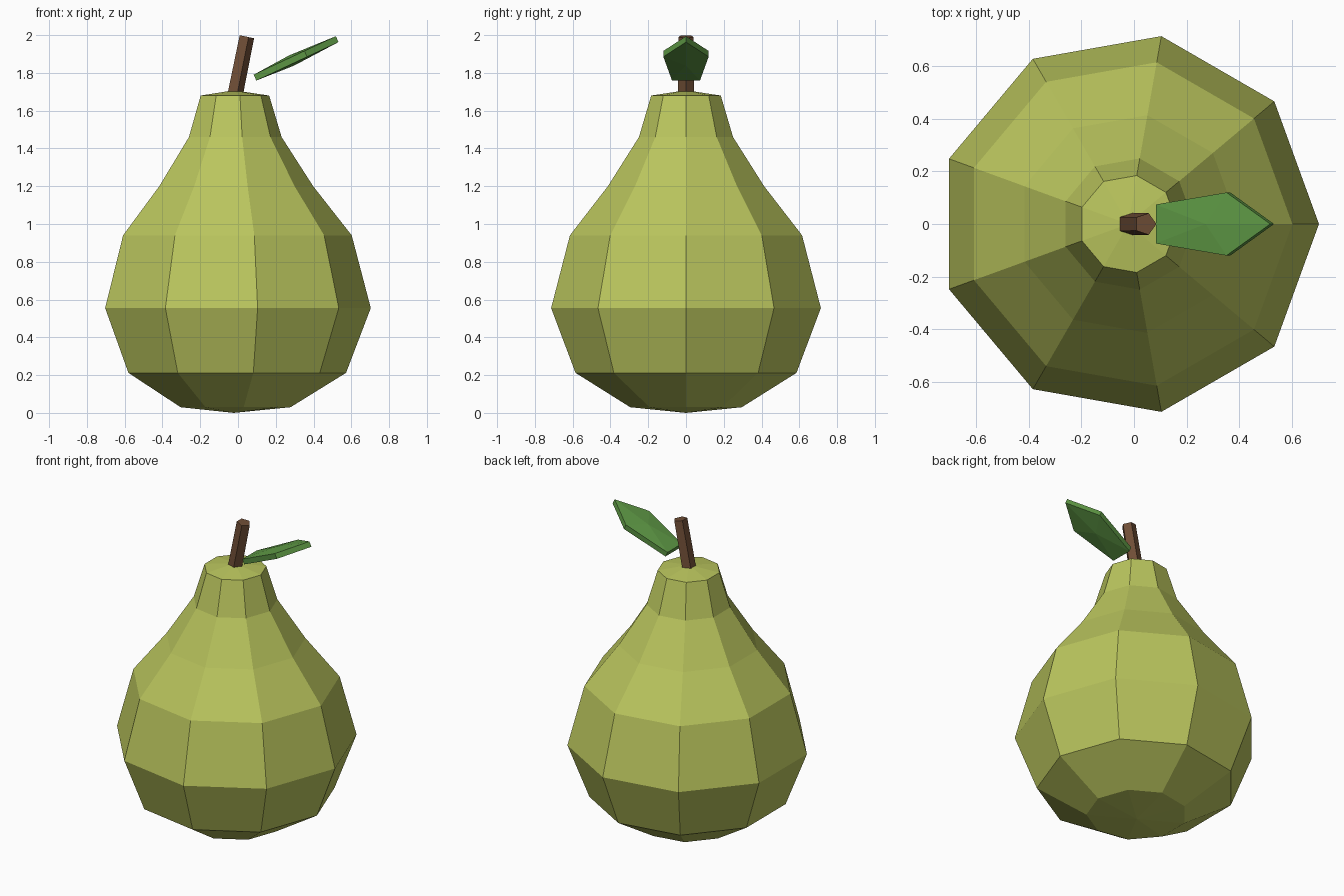
import bpy, bmesh, math
from mathutils import Matrix

if "Cube" in bpy.data.objects:
    bpy.data.objects.remove(bpy.data.objects["Cube"])


def material(name, color):
    m = bpy.data.materials.new(name)
    m.diffuse_color = (*color, 1)
    m.use_nodes = True
    m.node_tree.nodes["Principled BSDF"].inputs["Base Color"].default_value = m.diffuse_color
    return m


def lathe(name, profile, sides, mat, matrix):
    """Flat-faced solid of revolution: profile is (radius, z), starting and ending on the axis."""
    bm = bmesh.new()
    rings = []
    for r, z in profile:
        n = sides if r else 1
        rings.append([bm.verts.new((r * math.cos(math.tau * i / sides),
                                    r * math.sin(math.tau * i / sides), z)) for i in range(n)])
    for a, b in zip(rings, rings[1:]):
        for i in range(sides):
            j = (i + 1) % sides
            quad = [a[i % len(a)], a[j % len(a)], b[j % len(b)], b[i % len(b)]]
            bm.faces.new(list(dict.fromkeys(quad)))
    bm.transform(matrix)
    bmesh.ops.recalc_face_normals(bm, faces=bm.faces)
    me = bpy.data.meshes.new(name)
    bm.to_mesh(me)
    bm.free()
    me.materials.append(mat)
    ob = bpy.data.objects.new(name, me)
    bpy.context.collection.objects.link(ob)
    return ob


skin = material("pear_skin", (0.49, 0.56, 0.11))
bark = material("stem_brown", (0.16, 0.076, 0.037))
green = material("leaf_green", (0.11, 0.31, 0.058))

# Nine-sided fruit body
lathe("pear_body",
      [(0, 0), (0.30, 0.03), (0.594, 0.212), (0.725, 0.555), (0.624, 0.94),
       (0.42, 1.20), (0.253, 1.46), (0.187, 1.68), (0, 1.708)],
      9, skin, Matrix.Translation((-0.022, 0, 0)))

# Five-sided stem, leaning towards +x
lathe("stem", [(0, -0.335), (0.045, -0.335), (0.043, 0), (0, 0)], 5, bark,
      Matrix.Translation((0.043, 0, 1.992)) @ Matrix.Rotation(0.2, 4, 'Y'))

# Leaf: thin five-sided disc, stretched lengthwise and tilted up
lathe("leaf", [(0, -0.03), (1, -0.017), (1, 0.017), (0, 0.03)], 5, green,
      Matrix.Translation((0.2845, 0, 1.866)) @ Matrix.Rotation(-0.438, 4, 'Y')
      @ Matrix.Diagonal((0.2656, 0.126, 1, 1)))
